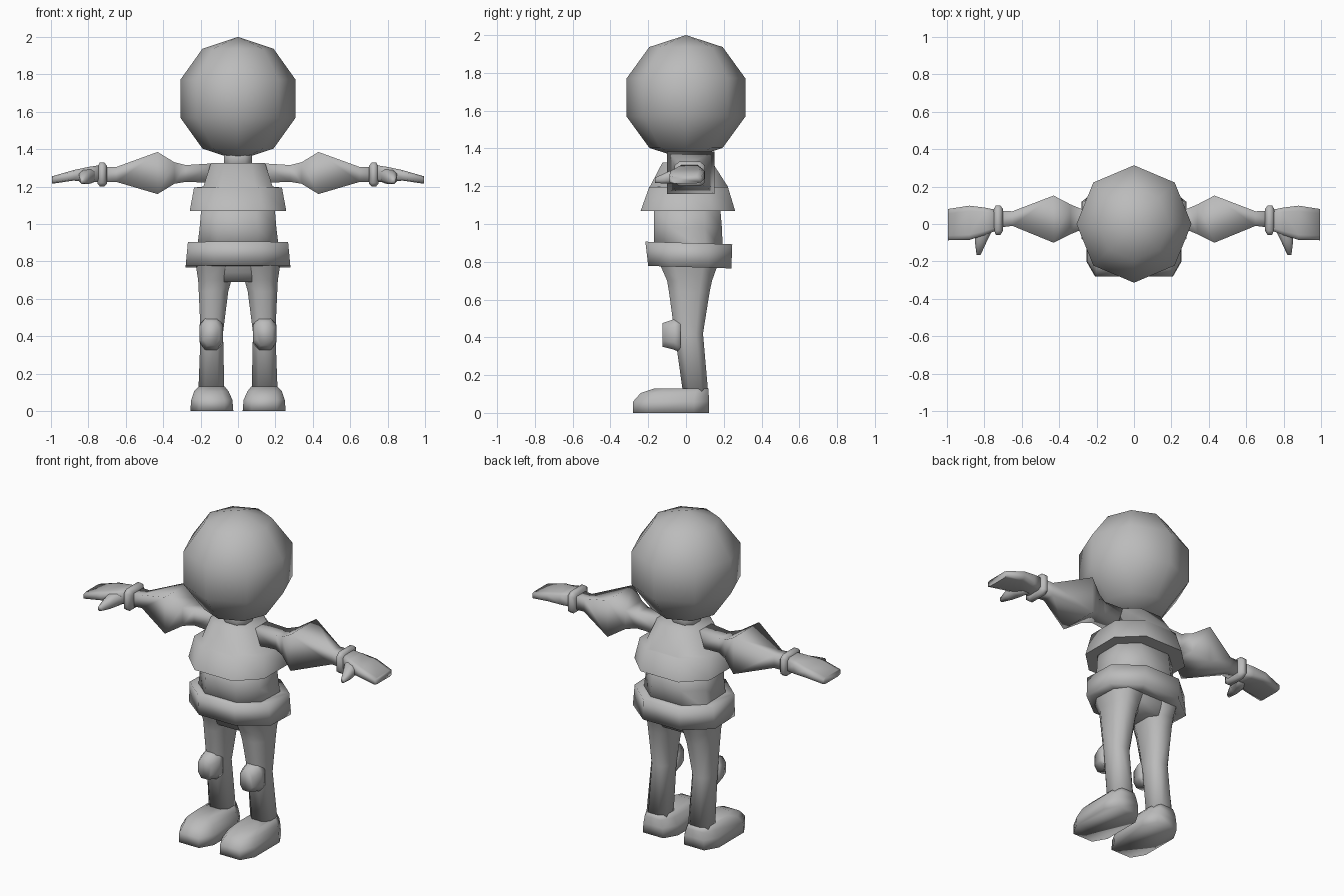
import bpy, bmesh, math

cube = bpy.data.objects.get("Cube")
if cube:
    bpy.data.objects.remove(cube, do_unlink=True)

GREY = (0.5, 0.5, 0.5, 1.0)
grey = bpy.data.materials.new("plain grey")
grey.use_nodes = True
grey.diffuse_color = GREY
grey.node_tree.nodes["Principled BSDF"].inputs["Base Color"].default_value = GREY


def finish(obj, name, mirror=False):
    """Name, colour, smooth and optionally mirror a part."""
    obj.name = obj.data.name = name
    obj.data.materials.clear()
    obj.data.materials.append(grey)
    bpy.ops.object.select_all(action='DESELECT')
    obj.select_set(True)
    bpy.context.view_layer.objects.active = obj
    bpy.ops.object.shade_smooth_by_angle(angle=math.radians(95))
    if mirror:
        mod = obj.modifiers.new("Mirror", 'MIRROR')
        mod.use_mirror_merge = False


def section(u0, u1, v0, v1, k):
    """Rectangle with cut corners; k = 1 leaves the corners square."""
    cu, cv, a, b = (u0 + u1) / 2, (v0 + v1) / 2, (u1 - u0) / 2, (v1 - v0) / 2
    if k == 1:
        unit = [(1, 1), (-1, 1), (-1, -1), (1, -1)]
    else:
        unit = [(1, k), (k, 1), (-k, 1), (-1, k),
                (-1, -k), (-k, -1), (k, -1), (1, -k)]
    return [(cu + a * p, cv + b * q) for p, q in unit]


def loft(name, axis, rings, k=0.5, mirror=False, tilt=0.0):
    """Skin rings of (position, u0, u1, v0, v1) along an axis and cap both ends."""
    place = {'x': lambda p, u, v: (p, u, v),
             'y': lambda p, u, v: (u, p, v),
             'z': lambda p, u, v: (u, v, p + tilt * v)}[axis]
    bm = bmesh.new()
    loops = [[bm.verts.new(place(r[0], u, v)) for u, v in section(*r[1:], k)]
             for r in rings]
    n = len(loops[0])
    for a, b in zip(loops, loops[1:]):
        for i in range(n):
            j = (i + 1) % n
            bm.faces.new((a[i], a[j], b[j], b[i]))
    bm.faces.new(loops[0])
    bm.faces.new(loops[-1])
    bmesh.ops.recalc_face_normals(bm, faces=bm.faces)
    mesh = bpy.data.meshes.new(name)
    bm.to_mesh(mesh)
    bm.free()
    obj = bpy.data.objects.new(name, mesh)
    bpy.context.collection.objects.link(obj)
    finish(obj, name, mirror)


# Head and neck
bpy.ops.mesh.primitive_uv_sphere_add(segments=8, ring_count=5, radius=0.33,
                                     location=(0, 0, 1.67))
bpy.context.object.scale.x = 0.98
finish(bpy.context.object, "head")
loft("neck", 'z', [(1.28, -.075, .075, -.07, .07), (1.42, -.075, .075, -.07, .07)])

# Jacket with a step under the arms, flaring to its hem
loft("jacket", 'z', [
    (1.325, -.145, .145, -.125, .14),
    (1.20, -.185, .185, -.19, .22),
    (1.195, -.235, .235, -.195, .222),
    (1.07, -.258, .258, -.24, .26),
    (1.07, -.19, .19, -.16, .17)])

# Waist, belt and hips
loft("waist", 'z', [(1.10, -.195, .195, -.17, .18),
                    (0.98, -.205, .205, -.17, .19),
                    (0.86, -.22, .22, -.17, .195)])
loft("belt", 'z', [(0.90, -.20, .20, -.16, .18),
                   (0.90, -.268, .268, -.215, .245),
                   (0.772, -.28, .28, -.20, .24),
                   (0.772, -.20, .20, -.13, .17)], k=0.45, tilt=-0.03)
loft("hips", 'z', [(0.80, -.225, .225, -.14, .17),
                   (0.74, -.215, .215, -.115, .15),
                   (0.69, -.14, .14, -.09, .125)])

# Legs, knee pads and shoes
loft("legs", 'z', [(0.79, .015, .227, -.14, .17),
                   (0.70, .035, .213, -.10, .138),
                   (0.64, .052, .21, -.09, .125),
                   (0.42, .08, .20, -.06, .09),
                   (0.10, .073, .212, -.015, .118)], mirror=True)
loft("knee_pads", 'y', [(-.03, .08, .205, .32, .51),
                        (-.065, .08, .205, .335, .495),
                        (-.125, .10, .185, .35, .475)], mirror=True)
loft("shoes", 'z', [(0.0, .025, .255, -.28, .122),
                    (0.06, .03, .25, -.28, .122),
                    (0.105, .05, .235, -.24, .12),
                    (0.13, .07, .212, -.165, .118)], k=0.6, mirror=True)

# Arms with a square puff at the elbow
loft("arms", 'x', [(.12, -.04, .075, 1.22, 1.325),
                   (.28, -.03, .08, 1.225, 1.315),
                   (.34, -.055, .105, 1.215, 1.33),
                   (.43, -.10, .152, 1.16, 1.385),
                   (.65, -.01, .068, 1.225, 1.305),
                   (.73, -.02, .07, 1.225, 1.305)], k=1, mirror=True)
loft("cuffs", 'x', [(.70, -.035, .08, 1.215, 1.31),
                    (.715, -.06, .10, 1.20, 1.33),
                    (.738, -.06, .10, 1.20, 1.33),
                    (.75, -.03, .08, 1.215, 1.31)], k=0.7, mirror=True)

# Mitten hands and thumbs
loft("hands", 'x', [(.735, -.035, .075, 1.225, 1.315),
                    (.80, -.06, .088, 1.225, 1.305),
                    (.88, -.085, .098, 1.232, 1.288),
                    (.995, -.087, .08, 1.215, 1.255)], k=0.7, mirror=True)
loft("thumbs", 'y', [(.0, .745, .83, 1.225, 1.295),
                     (-.05, .765, .85, 1.217, 1.295),
                     (-.10, .79, .85, 1.213, 1.275),
                     (-.165, .82, .842, 1.218, 1.245)], mirror=True)
